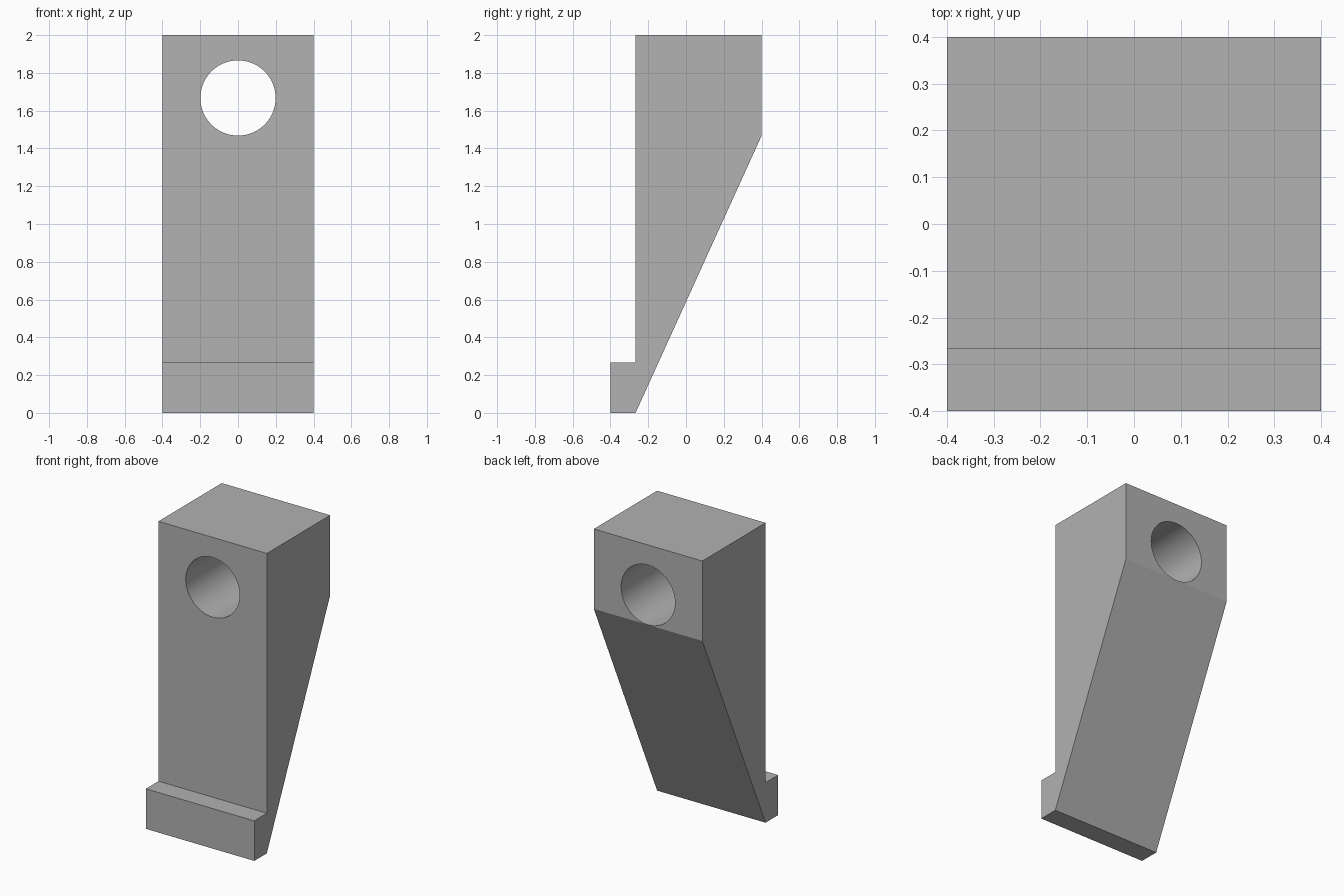
import bpy
import bmesh
import math

cube = bpy.data.objects.get("Cube")
if cube:
    bpy.data.objects.remove(cube, do_unlink=True)

HALF_WIDTH = 0.4
HOLE_RADIUS = 0.199
HOLE_HEIGHT = 1.667

grey = bpy.data.materials.new("plain_grey")
grey.use_nodes = True
colour = (0.445, 0.445, 0.445, 1)
grey.diffuse_color = colour
grey.node_tree.nodes["Principled BSDF"].inputs["Base Color"].default_value = colour

# Bracket body: side profile (y, z) with front lip and sloped back
profile = [(-0.4, 0), (-0.267, 0), (0.4, 1.467), (0.4, 2),
           (-0.267, 2), (-0.267, 0.267), (-0.4, 0.267)]
bm = bmesh.new()
side = bm.faces.new([bm.verts.new((-HALF_WIDTH, y, z)) for y, z in profile])
extruded = bmesh.ops.extrude_face_region(bm, geom=[side])["geom"]
verts = [v for v in extruded if isinstance(v, bmesh.types.BMVert)]
bmesh.ops.translate(bm, verts=verts, vec=(2 * HALF_WIDTH, 0, 0))
bmesh.ops.recalc_face_normals(bm, faces=bm.faces)
mesh = bpy.data.meshes.new("bracket_body")
bm.to_mesh(mesh)
bm.free()
mesh.materials.append(grey)
body = bpy.data.objects.new("bracket_body", mesh)
bpy.context.collection.objects.link(body)

# Round through hole
bpy.ops.mesh.primitive_cylinder_add(vertices=96, radius=HOLE_RADIUS, depth=2,
                                    location=(0, 0, HOLE_HEIGHT),
                                    rotation=(math.pi / 2, 0, 0))
cutter = bpy.context.object
cutter.name = "hole_cutter"
cutter.hide_render = True
cutter.data.materials.append(grey)

bpy.ops.object.select_all(action="DESELECT")
body.select_set(True)
bpy.context.view_layer.objects.active = body
cut = body.modifiers.new("through_hole", "BOOLEAN")
cut.operation = "DIFFERENCE"
cut.solver = "EXACT"
cut.object = cutter
bpy.ops.object.modifier_apply(modifier=cut.name)
bpy.data.objects.remove(cutter, do_unlink=True)

# Smooth hole wall, crisp body edges
bpy.ops.object.shade_smooth_by_angle(angle=math.radians(20))
